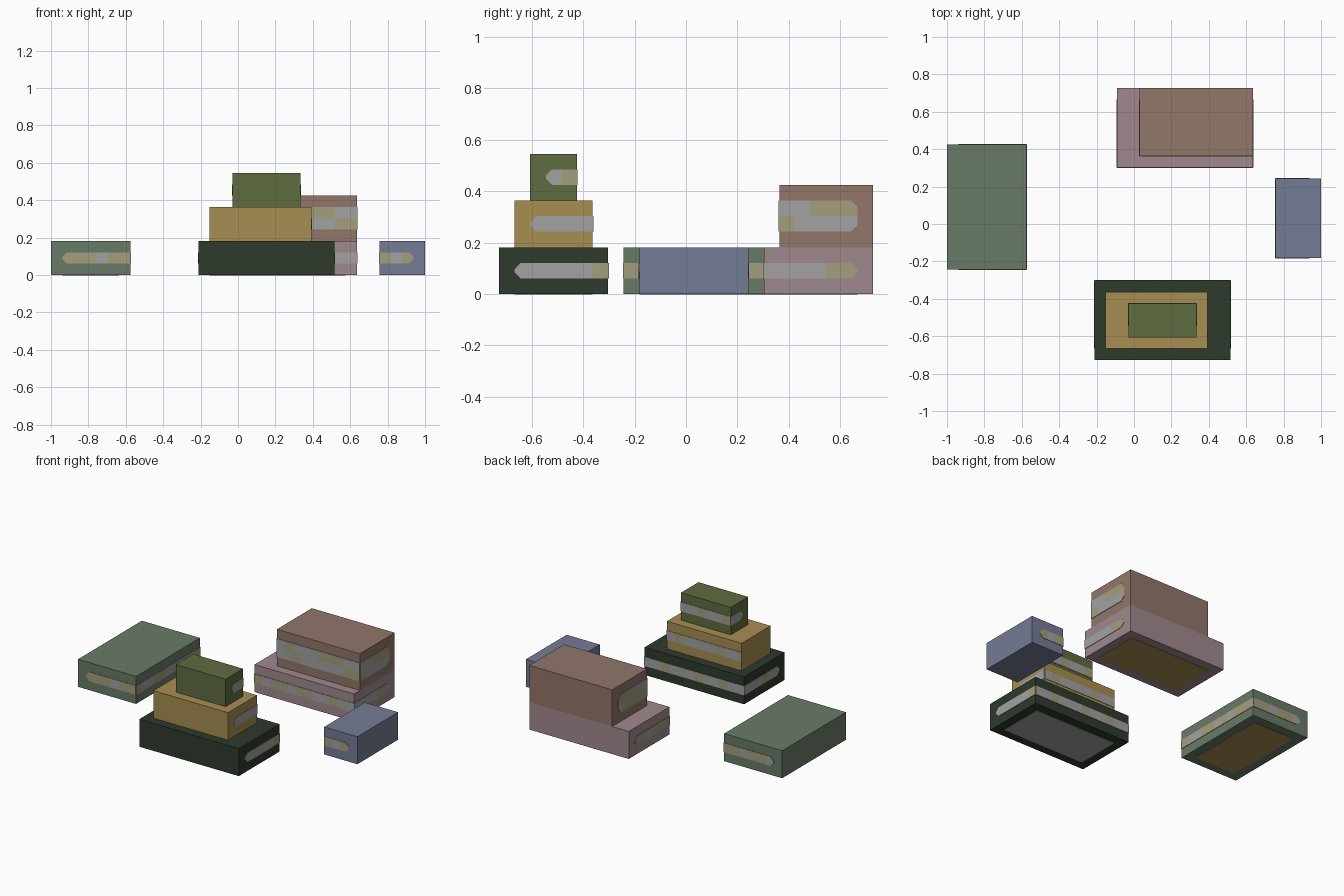
import bpy, bmesh

if "Cube" in bpy.data.objects:
    bpy.data.objects.remove(bpy.data.objects["Cube"])

U = 2 / 33            # one grid unit of the model
T = 0.003             # thickness of painted plates


def material(name, hexcol):
    lin = []
    for i in (0, 2, 4):
        c = int(hexcol[i:i + 2], 16) / 255
        lin.append(c / 12.92 if c <= 0.04045 else ((c + 0.055) / 1.055) ** 2.4)
    m = bpy.data.materials.new(name)
    m.diffuse_color = (*lin, 1)
    m.use_nodes = True
    m.node_tree.nodes["Principled BSDF"].inputs["Base Color"].default_value = m.diffuse_color
    return m


MATS = {n: material(n, h) for n, h in {
    "sage": "697a68", "dark_green": "2d3a2c", "gold": "a78d52",
    "olive": "5f6c40", "mauve": "a0898e", "brown": "92766a",
    "slate_blue": "757c95", "window_grey": "a2a2a2",
    "window_beige": "a29f7c"}.items()}


def finish(name, bm, mat):
    bmesh.ops.recalc_face_normals(bm, faces=bm.faces)
    me = bpy.data.meshes.new(name)
    bm.to_mesh(me)
    bm.free()
    me.materials.append(MATS[mat])
    bpy.context.collection.objects.link(bpy.data.objects.new(name, me))


def prism(bm, outline, depth):
    """Extrude a flat outline along a depth vector."""
    f = bm.faces.new([bm.verts.new(p) for p in outline])
    r = bmesh.ops.extrude_face_region(bm, geom=[f])
    vs = [v for v in r["geom"] if isinstance(v, bmesh.types.BMVert)]
    bmesh.ops.translate(bm, verts=vs, vec=depth)


def box(name, lo, hi, mat):
    bm = bmesh.new()
    (x0, y0, z0), (x1, y1, z1) = lo, hi
    prism(bm, [(x0, y0, z0), (x1, y0, z0), (x1, y1, z0), (x0, y1, z0)],
          (0, 0, z1 - z0))
    finish(name, bm, mat)


def windows(name, lo, hi, side, rows):
    """Window band: one character per unit cell (g grey, b beige, . blank)."""
    sign = 1 if side[0] == "+" else -1
    n = "xy".index(side[1])
    a = 1 - n
    face = hi[n] if sign > 0 else lo[n]
    bms = {"g": bmesh.new(), "b": bmesh.new()}
    c = 0.4 * U
    for r, row in enumerate(rows):
        z0 = lo[2] + (r + 1) * U
        z1 = z0 + U
        i = 0
        while i < len(row):
            j = i
            while j < len(row) and row[j] == row[i]:
                j += 1
            if row[i] != ".":
                s, e = lo[a] + i * U, lo[a] + j * U
                # free ends of the band are rounded off
                cs = c if i > 0 and row[i - 1] == "." else 0
                ce = c if j < len(row) and row[j] == "." else 0
                low, top = r == 0, r == len(rows) - 1
                pts = []
                pts += [(s, z0 + cs), (s + cs, z0)] if cs and low else [(s, z0)]
                pts += [(e - ce, z0), (e, z0 + ce)] if ce and low else [(e, z0)]
                pts += [(e, z1 - ce), (e - ce, z1)] if ce and top else [(e, z1)]
                pts += [(s + cs, z1), (s, z1 - cs)] if cs and top else [(s, z1)]
                out = [(face, p, z) if n == 0 else (p, face, z) for p, z in pts]
                d = [0, 0, 0]
                d[n] = sign * T
                prism(bms[row[i]], out, d)
            i = j
    where = {"+x": "right", "-x": "left", "+y": "back", "-y": "front"}[side]
    for key, col in (("g", "grey"), ("b", "beige")):
        if bms[key].verts:
            finish(f"{name}_{where}_windows_{col}", bms[key], "window_" + col)
        else:
            bms[key].free()


# name, colour, low corner, high corner (grid units from centre), floor colour, windows
BLOCKS = [
    ("left_block", "sage", (-16.5, -4, 0), (-9.5, 7, 3), "gold", {
        "-y": [".bbbgbb"], "+y": [".gbbgbb"], "+x": ["bggbbgbgbbb"]}),
    ("front_base", "dark_green", (-3.5, -12, 0), (8.5, -5, 3), "window_grey", {
        "+x": [".gggggb"], "-x": [".ggbggg"], "+y": ["ggbggbgggbgg"]}),
    ("front_middle", "gold", (-2.5, -11, 3), (6.5, -6, 6), None, {
        "+x": [".gggg"], "+y": ["ggbggggbg"]}),
    ("front_top", "olive", (-0.5, -10, 6), (5.5, -7, 9), None, {
        "+x": [".gb"], "-x": [".gg"], "+y": ["bggbgg"]}),
    ("back_base", "mauve", (-1.5, 5, 0), (10.5, 12, 3), "gold", {
        "+x": ["ggggbb."], "-x": ["bbbgbb."], "-y": ["bgbbgbbggbgg"]}),
    ("back_upper", "brown", (0.5, 6, 3), (10.5, 12, 7), None, {
        "+x": ["bgggg.", "ggbbb."], "-x": ["bbbbg.", "ggbbb."],
        "-y": ["ggbgggggbb", "gbgggbbbgg"]}),
    ("right_block", "slate_blue", (12.5, -3, 0), (16.5, 4, 3), None, {
        "-y": ["bgb."], "+y": ["bgb."], "-x": ["bgbbgbb"]}),
]

for name, mat, lo, hi, floor, bands in BLOCKS:
    lo = [v * U for v in lo]
    hi = [v * U for v in hi]
    box(name, lo, hi, mat)
    for side, rows in bands.items():
        windows(name, lo, hi, side, rows)
    # inset panel on the underside
    if floor:
        box(name + "_floor_panel", (lo[0] + U, lo[1] + U, -0.002),
            (hi[0] - U, hi[1] - U, 0.001), floor)
